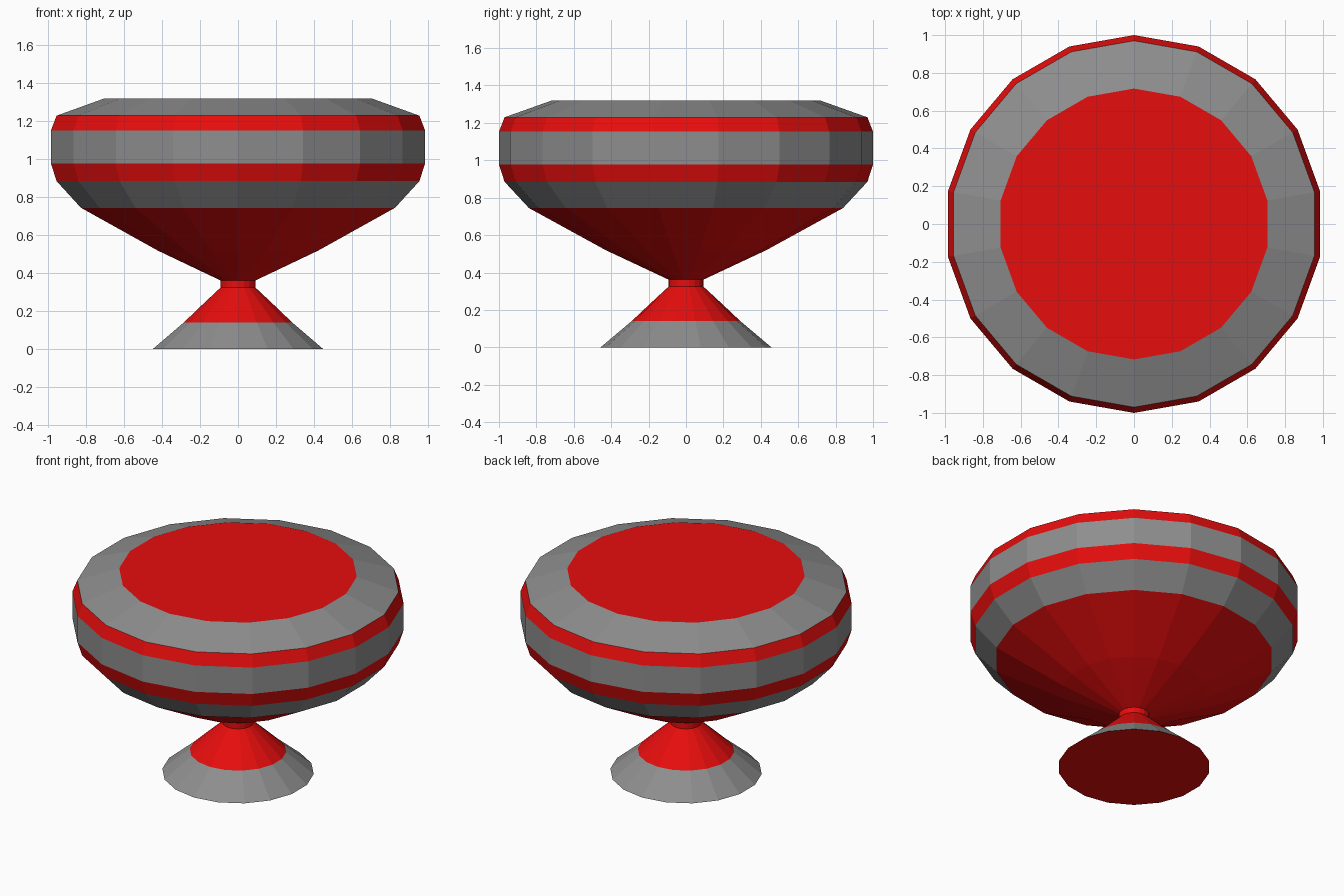
import bpy, bmesh
from math import pi, sin, cos

if "Cube" in bpy.data.objects:
    bpy.data.objects.remove(bpy.data.objects["Cube"])

SIDES = 18


def colour(name, rgb):
    mat = bpy.data.materials.new(name)
    mat.diffuse_color = (*rgb, 1)
    mat.use_nodes = True
    mat.node_tree.nodes["Principled BSDF"].inputs["Base Color"].default_value = mat.diffuse_color
    return mat


grey = colour("dark_grey", (0.27, 0.27, 0.27))
red = colour("red", (0.8, 0.004, 0.004))


def lathe(name, profile, red_bands=(), cap_bottom=False, cap_top=False):
    """Spin (radius, height) points round z; listed bands and all caps are red."""
    bm = bmesh.new()
    angles = [pi / 2 + 2 * pi * i / SIDES for i in range(SIDES)]
    rings = [[bm.verts.new((r * cos(a), r * sin(a), z)) for a in angles]
             for r, z in profile]
    for b, (lo, hi) in enumerate(zip(rings, rings[1:])):
        for i in range(SIDES):
            j = (i + 1) % SIDES
            f = bm.faces.new((lo[i], lo[j], hi[j], hi[i]))
            f.material_index = 1 if b in red_bands else 0
    if cap_bottom:
        bm.faces.new(rings[0][::-1]).material_index = 1
    if cap_top:
        bm.faces.new(rings[-1]).material_index = 1
    mesh = bpy.data.meshes.new(name)
    bm.to_mesh(mesh)
    bm.free()
    mesh.materials.append(grey)
    mesh.materials.append(red)
    obj = bpy.data.objects.new(name, mesh)
    bpy.context.collection.objects.link(obj)
    return obj


# Flared foot: grey skirt, red upper cone, red underside
lathe("foot", [(0.457, 0), (0.291, 0.14), (0.185, 0.24), (0.093, 0.325)],
      red_bands=(1, 2), cap_bottom=True)

# Narrow neck
lathe("neck", [(0.093, 0.325), (0.093, 0.362)], red_bands=(0,))

# Bowl: red underside, then alternating grey and red bands
lathe("bowl", [(0.093, 0.362), (0.43, 0.52), (0.84, 0.745), (0.97, 0.885),
               (1.0, 0.978), (1.0, 1.153), (0.97, 1.23)],
      red_bands=(0, 1, 3, 5))

# Cushion top: sloping grey border round a flat red disc
lathe("cushion_top", [(0.97, 1.23), (0.717, 1.32)], cap_top=True)
